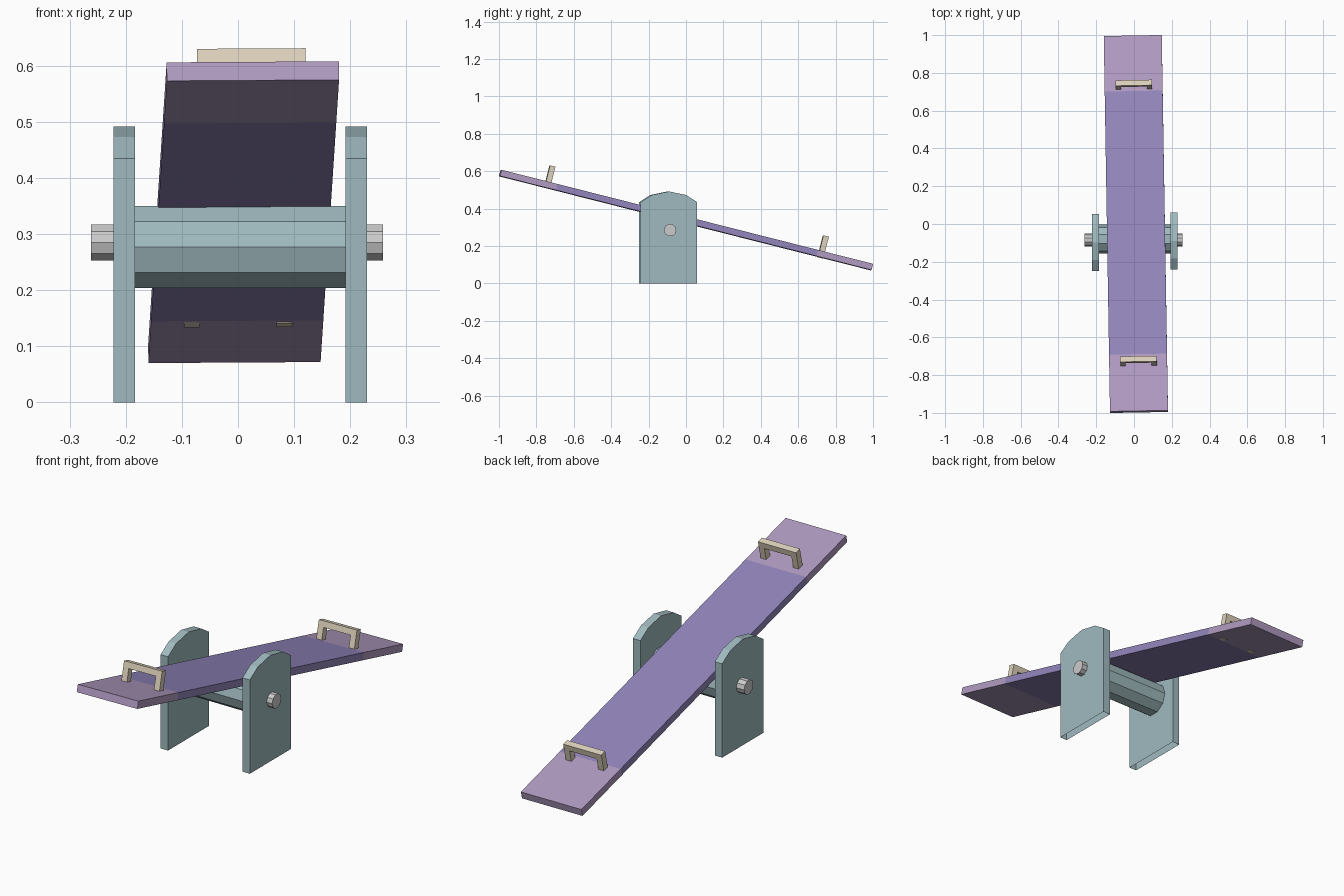
import bpy, bmesh
from math import radians, pi
from mathutils import Matrix, Vector

if "Cube" in bpy.data.objects:
    bpy.data.objects.remove(bpy.data.objects["Cube"])


def material(name, rgb):
    m = bpy.data.materials.new(name)
    m.diffuse_color = (*rgb, 1)
    m.use_nodes = True
    m.node_tree.nodes["Principled BSDF"].inputs["Base Color"].default_value = m.diffuse_color
    return m


TEAL = material("pale_teal", (0.35, 0.49, 0.52))
PURPLE = material("purple", (0.29, 0.24, 0.50))
LILAC = material("lilac", (0.44, 0.33, 0.54))
CREAM = material("cream", (0.74, 0.65, 0.51))


def finish(bm, name, mats=(), matrix=Matrix()):
    me = bpy.data.meshes.new(name)
    bm.to_mesh(me)
    bm.free()
    ob = bpy.data.objects.new(name, me)
    for m in mats:
        me.materials.append(m)
    ob.matrix_world = matrix
    bpy.context.collection.objects.link(ob)
    return ob


def prism(points, offset):
    """Extrude a closed outline of 3D points along an offset."""
    bm = bmesh.new()
    face = bm.faces.new([bm.verts.new(p) for p in points])
    top = bmesh.ops.extrude_face_region(bm, geom=[face], use_keep_orig=True)["geom"]
    bmesh.ops.translate(bm, vec=offset, verts=[v for v in top if isinstance(v, bmesh.types.BMVert)])
    bmesh.ops.recalc_face_normals(bm, faces=bm.faces)
    return bm


def rod(name, radius, x0, x1, y, z, mats=()):
    """Ten-sided cylinder along x with corners at front and back."""
    bm = bmesh.new()
    bmesh.ops.create_cone(bm, cap_ends=True, segments=10, radius1=radius, radius2=radius,
                          depth=x1 - x0, matrix=Matrix.Rotation(pi / 2, 4, 'Y'))
    # turn so a corner points exactly along +y
    v = bm.verts[:][0].co
    turn = Vector((v.y, v.z)).angle_signed(Vector((1, 0)))
    bmesh.ops.rotate(bm, verts=bm.verts, cent=(0, 0, 0), matrix=Matrix.Rotation(-turn, 3, 'X'))
    return finish(bm, name, mats, Matrix.Translation(((x0 + x1) / 2, y, z)))


# side plates with arched tops, open underneath
arch = [(-0.151, 0), (-0.151, 0.435), (-0.092, 0.473), (0, 0.492),
        (0.092, 0.473), (0.151, 0.435), (0.151, 0)]
for name, x, y in (("left_plate", -0.222, -0.099), ("right_plate", 0.192, -0.091)):
    bm = prism([(x, y + p, q) for p, q in arch], (0.038, 0, 0))
    bm.normal_update()
    bmesh.ops.delete(bm, geom=[f for f in bm.faces if f.normal.z < -0.9], context='FACES_ONLY')
    finish(bm, name, [TEAL])

# barrel between the plates and the axle through it
rod("barrel", 0.077, -0.19, 0.198, -0.08, 0.277, [TEAL])
rod("axle", 0.0335, -0.262, 0.258, -0.085, 0.285)

# plank frame: tilted, with a slight twist
tilt = (Matrix.Translation((0.01, 0, 0.339)) @ Matrix.Rotation(radians(0.95), 4, 'Z')
        @ Matrix.Rotation(radians(-14.2), 4, 'X') @ Matrix.Rotation(radians(-0.35), 4, 'Y'))

# plank, cut into a middle and two lighter seat ends
bm = bmesh.new()
bmesh.ops.create_cube(bm, size=1, matrix=Matrix.Diagonal((0.307, 2.05, 0.034, 1)))
for y in (-0.715, 0.722):
    bmesh.ops.bisect_plane(bm, geom=bm.verts[:] + bm.edges[:] + bm.faces[:],
                           plane_co=(0, y, 0), plane_no=(0, 1, 0))
for f in bm.faces:
    f.material_index = int(abs(f.calc_center_median().y) > 0.72)
finish(bm, "plank", [PURPLE, LILAC], tilt)

# handles: U-shaped outlines standing on the plank
w, t, low, high = 0.0965, 0.028, -0.017, 0.102
outline = [(-w, low), (-w, high), (w, high), (w, low), (w - t, low),
           (w - t, high - t), (t - w, high - t), (t - w, low)]
for name, y, dz in (("front_handle", -0.763, 0.002), ("back_handle", 0.746, -0.002)):
    bm = prism([(x, y - 0.015, z + dz) for x, z in outline], (0, 0.03, 0))
    finish(bm, name, [CREAM], tilt @ Matrix.Translation((0.002, 0, 0)))
